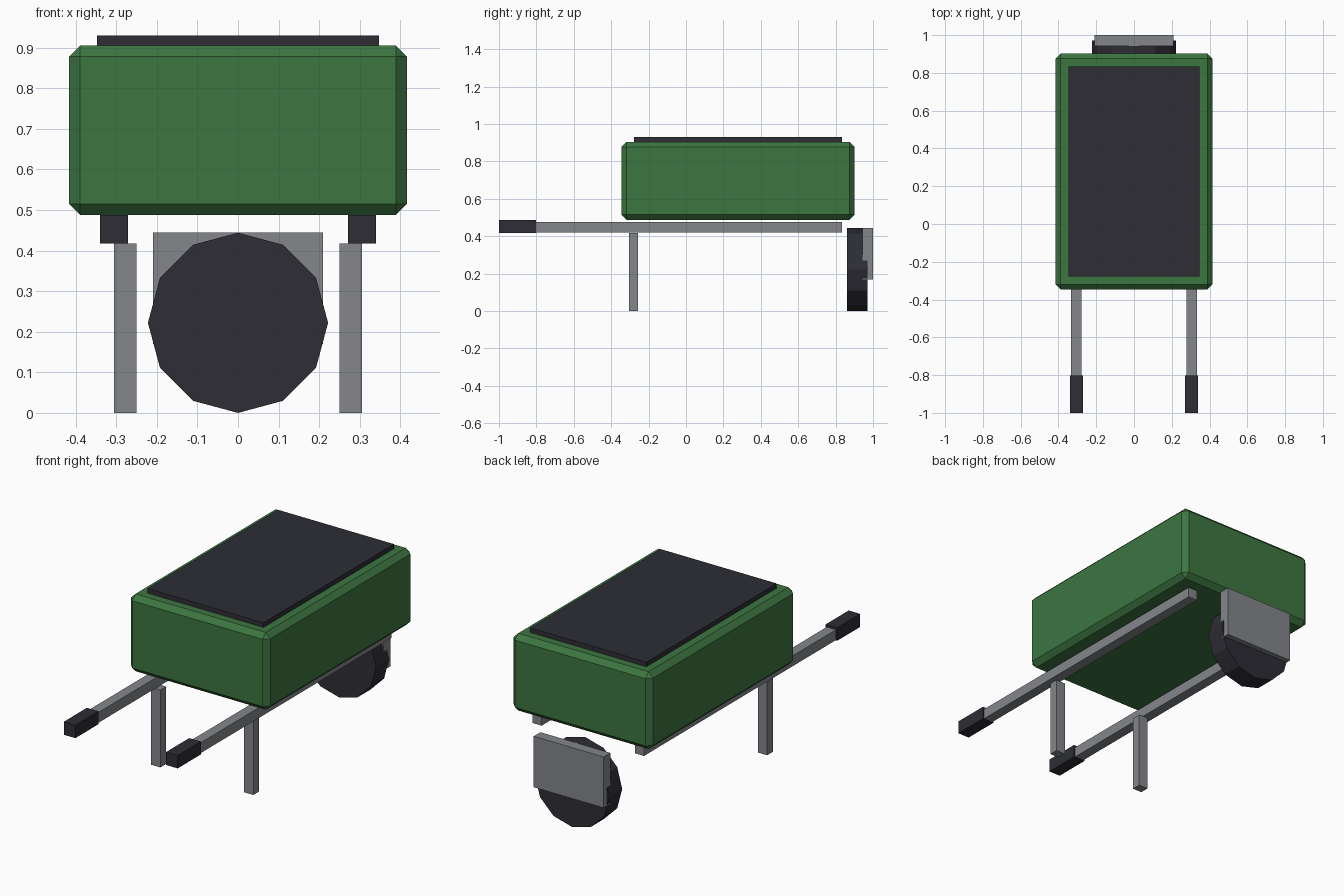
import bpy, bmesh, math
from mathutils import Matrix

if "Cube" in bpy.data.objects:
    bpy.data.objects.remove(bpy.data.objects["Cube"])


def material(name, rgb):
    m = bpy.data.materials.new(name)
    m.diffuse_color = (*rgb, 1.0)
    m.use_nodes = True
    m.node_tree.nodes["Principled BSDF"].inputs["Base Color"].default_value = m.diffuse_color
    return m


GREEN = material("green paint", (0.047, 0.18, 0.053))
DARK = material("dark rubber", (0.026, 0.026, 0.036))
GREY = material("grey metal", (0.23, 0.24, 0.26))


def finish(name, bm, mat):
    me = bpy.data.meshes.new(name)
    bm.to_mesh(me)
    bm.free()
    me.materials.append(mat)
    ob = bpy.data.objects.new(name, me)
    bpy.context.collection.objects.link(ob)
    return ob


def box(name, x, y, z, mat, bevel=0.0):
    """Box from (min, max) ranges, with an optional flat chamfer."""
    bm = bmesh.new()
    bmesh.ops.create_cube(bm, size=1.0)
    for v in bm.verts:
        for i, (lo, hi) in enumerate((x, y, z)):
            v.co[i] = hi if v.co[i] > 0 else lo
    if bevel:
        bmesh.ops.bevel(bm, geom=bm.edges[:], offset=bevel, segments=1,
                        profile=0.5, affect='EDGES')
    return finish(name, bm, mat)


# Tub and its dark top panel
box("tub", (-0.416, 0.416), (-0.346, 0.902), (0.488, 0.905), GREEN, 0.027)
box("top_panel", (-0.347, 0.347), (-0.278, 0.834), (0.88, 0.93), DARK)

# Rails, grips and legs on both sides
for side, s in (("left", -1), ("right", 1)):
    def span(a, b):
        return tuple(sorted((s * a, s * b)))
    box(side + "_rail", span(0.278, 0.333), (-0.99, 0.834), (0.42, 0.476), GREY)
    box(side + "_grip", span(0.271, 0.34), (-1.0, -0.803), (0.418, 0.488), DARK)
    box(side + "_leg", span(0.25, 0.305), (-0.305, -0.256), (0.0, 0.418), GREY)

# Twelve-sided wheel lying along y
bm = bmesh.new()
bmesh.ops.create_cone(bm, cap_ends=True, segments=12, radius1=0.222,
                      radius2=0.222, depth=0.11)
bmesh.ops.transform(bm, verts=bm.verts, matrix=Matrix.Translation((0, 0.916, 0.222))
                    @ Matrix.Rotation(math.radians(90), 4, 'X'))
finish("wheel", bm, DARK)

# Plate behind the wheel
box("wheel_plate", (-0.209, 0.209), (0.943, 1.0), (0.17, 0.445), GREY)
